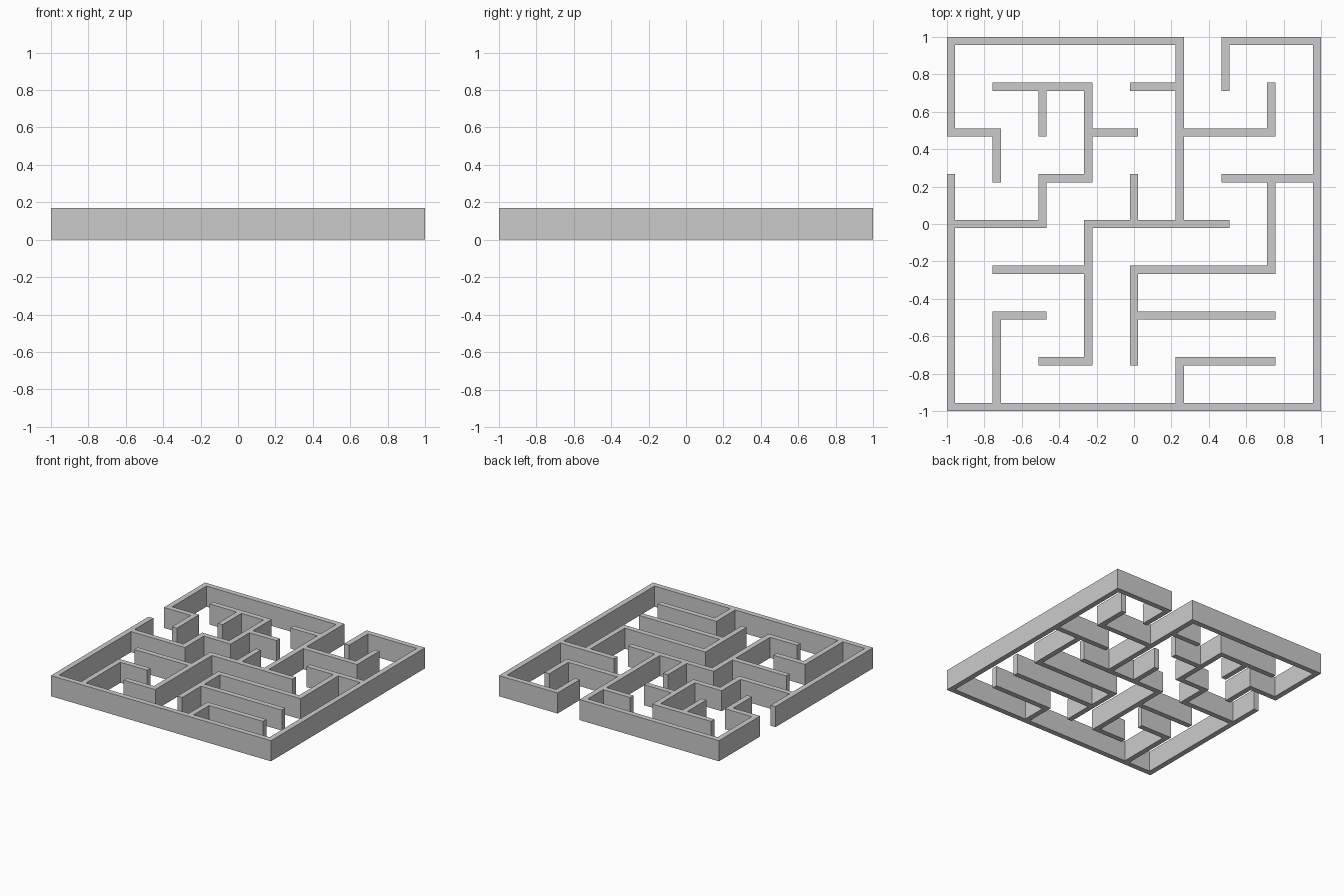
import bpy
import bmesh

if "Cube" in bpy.data.objects:
    bpy.data.objects.remove(bpy.data.objects["Cube"])

CELLS = 8
THICK = 0.044
HEIGHT = 0.169
PITCH = (2 - THICK) / CELLS


def line(i):
    return (i - CELLS / 2) * PITCH


def build_walls(name, runs):
    """Each run is (x0, y0, x1, y1) in grid lines; all runs merge into one solid."""
    posts, links = set(), set()
    for x0, y0, x1, y1 in runs:
        dx, dy = int(x1 > x0), int(y1 > y0)
        length = max(x1 - x0, y1 - y0)
        for k in range(length + 1):
            posts.add((x0 + k * dx, y0 + k * dy))
            if k < length:
                links.add((x0 + k * dx, y0 + k * dy, dx, dy))

    bm = bmesh.new()
    h = THICK / 2

    def quad(xa, xb, ya, yb):
        bm.faces.new([bm.verts.new((x, y, 0)) for x, y in
                      ((xa, ya), (xb, ya), (xb, yb), (xa, yb))])

    for i, j in sorted(posts):
        quad(line(i) - h, line(i) + h, line(j) - h, line(j) + h)
    for i, j, dx, dy in sorted(links):
        if dx:
            quad(line(i) + h, line(i + 1) - h, line(j) - h, line(j) + h)
        else:
            quad(line(i) - h, line(i) + h, line(j) + h, line(j + 1) - h)
    bmesh.ops.remove_doubles(bm, verts=bm.verts[:], dist=1e-4)

    # Raise the floor plan into a closed solid
    ext = bmesh.ops.extrude_face_region(bm, geom=bm.faces[:], use_keep_orig=True)
    top = [v for v in ext["geom"] if isinstance(v, bmesh.types.BMVert)]
    bmesh.ops.translate(bm, verts=top, vec=(0, 0, HEIGHT))
    bmesh.ops.recalc_face_normals(bm, faces=bm.faces[:])

    mesh = bpy.data.meshes.new(name)
    bm.to_mesh(mesh)
    bm.free()
    obj = bpy.data.objects.new(name, mesh)
    bpy.context.collection.objects.link(obj)
    return obj


# Outer wall on the left, front and right, with the branches joined to it
build_walls("outer_maze_wall", [
    (0, 0, 8, 0), (8, 0, 8, 8), (0, 0, 0, 5), (6, 8, 8, 8), (6, 7, 6, 8),
    (0, 4, 2, 4), (2, 4, 2, 5), (2, 5, 3, 5), (3, 5, 3, 7), (3, 6, 4, 6),
    (1, 7, 3, 7), (2, 6, 2, 7),
    (1, 0, 1, 2), (1, 2, 2, 2), (5, 0, 5, 1), (5, 1, 7, 1),
    (6, 5, 8, 5), (7, 3, 7, 5), (4, 3, 7, 3), (4, 1, 4, 3), (4, 2, 7, 2),
])

# Back left corner wall and the branches reaching into the centre
build_walls("back_left_maze_wall", [
    (0, 8, 5, 8), (0, 6, 0, 8), (0, 6, 1, 6), (1, 5, 1, 6),
    (5, 4, 5, 8), (4, 7, 5, 7), (5, 6, 7, 6), (7, 6, 7, 7),
    (3, 4, 6, 4), (4, 4, 4, 5), (3, 1, 3, 4), (1, 3, 3, 3), (2, 1, 3, 1),
])
